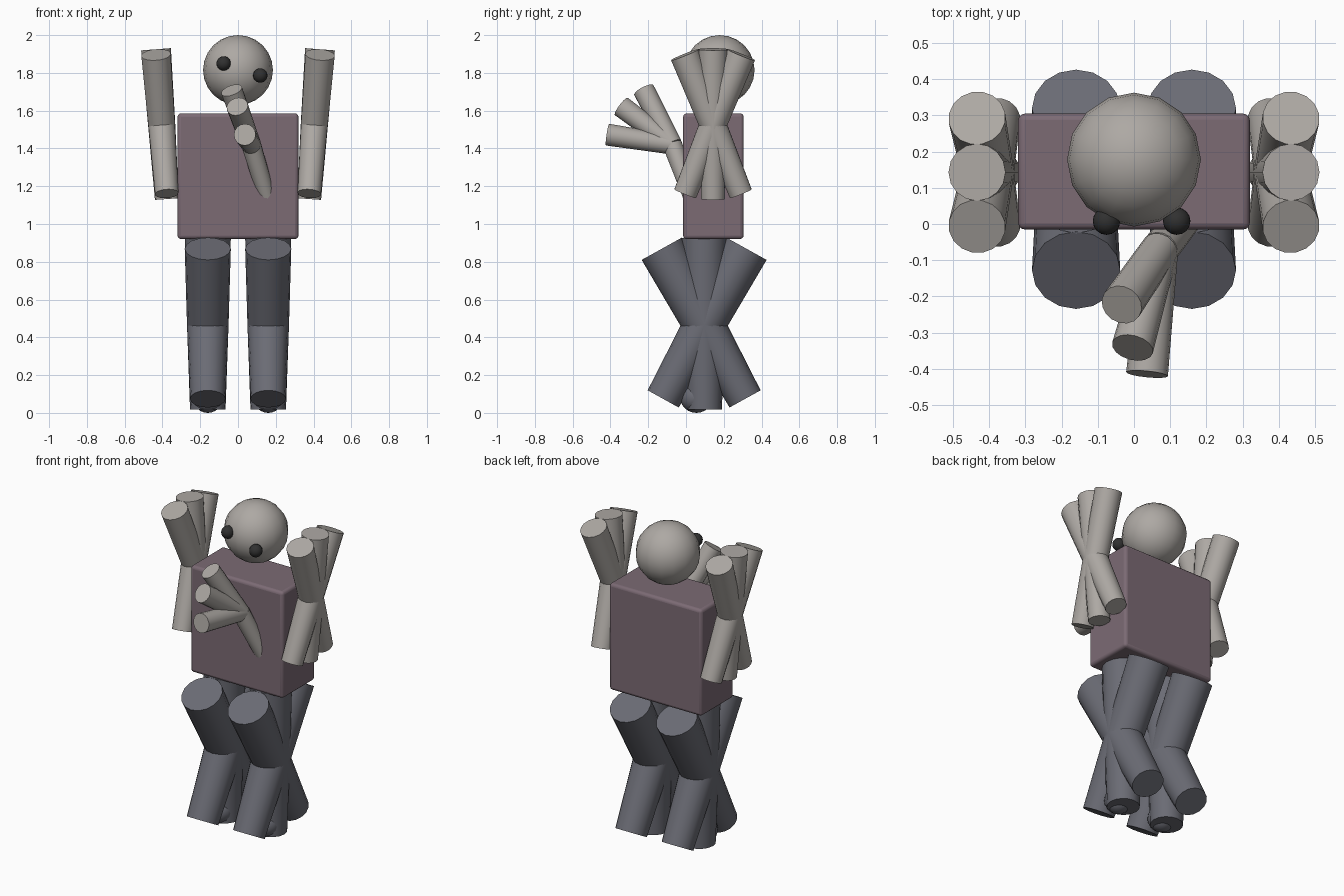
import bpy, math
from mathutils import Vector

if "Cube" in bpy.data.objects:
    bpy.data.objects.remove(bpy.data.objects["Cube"])


def material(name, rgb):
    m = bpy.data.materials.new(name)
    m.diffuse_color = (*rgb, 1)
    m.use_nodes = True
    m.node_tree.nodes["Principled BSDF"].inputs["Base Color"].default_value = m.diffuse_color
    return m


SKIN = material("warm_grey", (0.42, 0.395, 0.37))
SHIRT = material("dusty_purple", (0.20, 0.145, 0.175))
TROUSERS = material("slate", (0.145, 0.148, 0.175))
DARK = material("charcoal", (0.03, 0.03, 0.03))


def finish(name, mat):
    o = bpy.context.object
    o.name = name
    o.data.materials.append(mat)
    bpy.ops.object.shade_smooth_by_angle(angle=math.radians(40))
    return o


def ball(name, loc, size, mat):
    bpy.ops.mesh.primitive_uv_sphere_add(segments=16, ring_count=12, radius=1, location=loc)
    bpy.context.object.scale = size
    bpy.ops.object.transform_apply(location=False, rotation=False, scale=True)
    return finish(name, mat)


def limb(name, a, b, ra, rb, mat):
    """Tapered cylinder from point a to point b."""
    a, b = Vector(a), Vector(b)
    d = b - a
    bpy.ops.mesh.primitive_cone_add(vertices=16, radius1=ra, radius2=rb, depth=d.length,
                                    location=(a + b) / 2,
                                    rotation=d.to_track_quat('Z', 'Y').to_euler())
    return finish(name, mat)


def fan(name, joint, lean, length, angle, r0, r1, up, mat):
    """Three tapered segments swung forward, straight and back from a joint."""
    for label, k in (("front", -1), ("middle", 0), ("back", 1)):
        t = math.radians(angle) * k
        tip = Vector(joint) + Vector((lean, math.sin(t) * length, up * math.cos(t) * length))
        limb(f"{name}_{label}", joint, tip, r0, r1, mat)


# Torso
bpy.ops.mesh.primitive_cube_add(size=1, location=(0, 0.145, 1.253))
torso = bpy.context.object
torso.scale = (0.64, 0.32, 0.665)
bpy.ops.object.transform_apply(location=False, rotation=False, scale=True)
bevel = torso.modifiers.new("soft_edges", 'BEVEL')
bevel.width = 0.018
bevel.segments = 3
finish("torso", SHIRT)

# Head and uneven eyes
ball("head", (0, 0.178, 1.815), (0.185,) * 3, SKIN)
ball("left_eye", (-0.076, 0.008, 1.85), (0.038,) * 3, DARK)
ball("right_eye", (0.118, 0.008, 1.786), (0.038,) * 3, DARK)

# Legs, feet and raised arms on both sides
for side, s in (("left", -1), ("right", 1)):
    hip = (s * 0.16, 0.096, 0.465)
    fan(f"{side}_upper_leg", hip, 0, 0.462, 29, 0.11, 0.122, 1, TROUSERS)
    fan(f"{side}_lower_leg", hip, 0, 0.447, 29, 0.11, 0.094, -1, TROUSERS)
    ball(f"{side}_foot", (s * 0.16, 0.055, 0.08), (0.08, 0.085, 0.08), TROUSERS)
    elbow = (s * 0.404, 0.143, 1.525)
    fan(f"{side}_upper_arm", elbow, s * 0.03, 0.4, 22, 0.072, 0.079, 1, SKIN)
    fan(f"{side}_lower_arm", elbow, s * -0.027, 0.393, 22, 0.072, 0.063, -1, SKIN)

# Small third arm growing from the chest
joint = (0.07, -0.072, 1.42)
limb("chest_arm_base", (0.165, 0.045, 1.105), joint, 0.045, 0.052, SKIN)
for i, tip in enumerate([(0.036, -0.415, 1.473), (-0.004, -0.342, 1.622), (-0.034, -0.223, 1.708)]):
    limb(f"chest_arm_branch_{i + 1}", joint, tip, 0.052, 0.058, SKIN)
